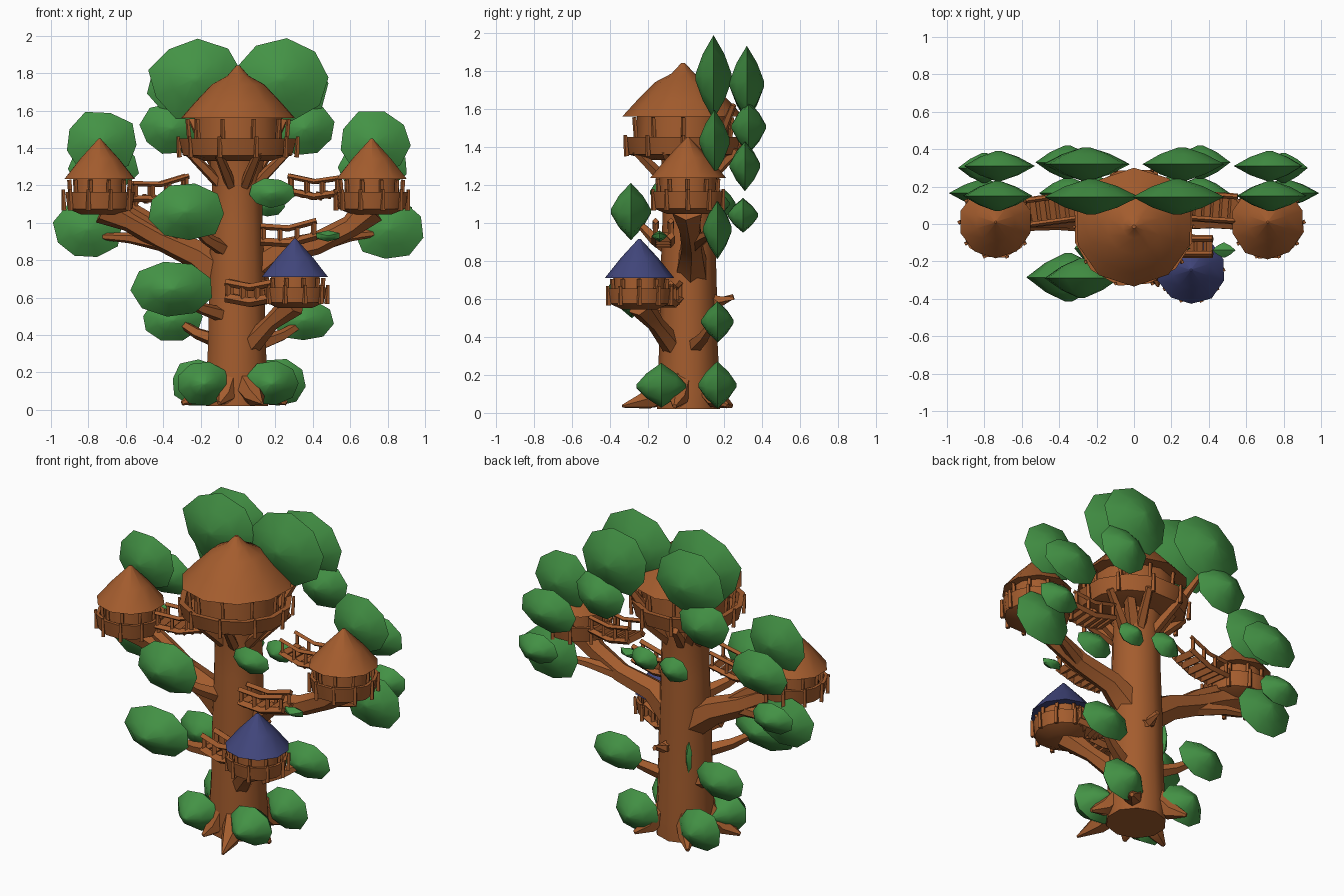
import bpy, bmesh, math, random
from mathutils import Vector

if "Cube" in bpy.data.objects:
    bpy.data.objects.remove(bpy.data.objects["Cube"])

random.seed(4)


def material(name, rgb):
    m = bpy.data.materials.new(name)
    m.diffuse_color = (*rgb, 1)
    m.use_nodes = True
    m.node_tree.nodes["Principled BSDF"].inputs["Base Color"].default_value = m.diffuse_color
    return m


WOOD = material("brown_wood", (0.37, 0.108, 0.027))
LEAF = material("leaf_green", (0.057, 0.29, 0.06))
BLUE = material("blue_roof", (0.053, 0.061, 0.2))


def finish(bm, name, mat, angle=40):
    bmesh.ops.recalc_face_normals(bm, faces=bm.faces)
    me = bpy.data.meshes.new(name)
    bm.to_mesh(me)
    bm.free()
    for p in me.polygons:
        p.use_smooth = True
    me.set_sharp_from_angle(angle=math.radians(angle))
    me.materials.append(mat)
    ob = bpy.data.objects.new(name, me)
    bpy.context.collection.objects.link(ob)
    return ob


def skin(bm, rings):
    """Bridge equal rings of points and cap both ends."""
    vs = [[bm.verts.new(p) for p in r] for r in rings]
    n = len(vs[0])
    for a, b in zip(vs, vs[1:]):
        for i in range(n):
            j = (i + 1) % n
            bm.faces.new((a[i], a[j], b[j], b[i]))
    bm.faces.new(vs[0])
    bm.faces.new(vs[-1])


def lathe(name, centre, profile, mat, sides=10, jitter=0.0, angle=40, wide=1.0):
    """Turn an (r, z) profile around a vertical axis at centre."""
    bm = bmesh.new()
    wob = [1 + random.uniform(-jitter, jitter) for _ in range(sides)]
    rings = []
    for r, z in profile:
        rings.append([(centre[0] + wide * r * wob[i] * math.cos(math.tau * (i + .5) / sides),
                       centre[1] + r * wob[i] * math.sin(math.tau * (i + .5) / sides), z)
                      for i in range(sides)])
    skin(bm, rings)
    return finish(bm, name, mat, angle)


def tube(bm, points, radii, sides=6):
    """Tapered limb through the given points."""
    pts = [Vector(p) for p in points]
    rings = []
    for k, p in enumerate(pts):
        d = (pts[min(k + 1, len(pts) - 1)] - pts[max(k - 1, 0)]).normalized()
        u = d.cross(Vector((0.3, 1, 0.1))).normalized()
        v = d.cross(u)
        rings.append([p + radii[k] * (u * math.cos(math.tau * i / sides) + v * math.sin(math.tau * i / sides))
                      for i in range(sides)])
    skin(bm, rings)


def limb(name, points, radii, sides=6):
    bm = bmesh.new()
    tube(bm, points, radii, sides)
    return finish(bm, name, WOOD, 50)


def leaf(name, c, r, sides=9):
    """Lens-shaped leaf clump: flat in y, rounded outline in x and z."""
    bm = bmesh.new()
    wob = [random.uniform(.92, 1.04) for _ in range(sides)]
    turn = random.random()
    rings = []
    for s, y in ((.08, -1), (.55, -.6), (1, 0), (.55, .6), (.08, 1)):
        rings.append([(c[0] + r[0] * s * wob[i] * math.cos(math.tau * (i + turn) / sides),
                       c[1] + r[1] * y,
                       c[2] + r[2] * s * wob[i] * math.sin(math.tau * (i + turn) / sides))
                      for i in range(sides)])
    skin(bm, rings)
    return finish(bm, name, LEAF, 50)


def house(name, x, y, floor, deck_r, wall_r, roof_r, eave, top, roof_mat, deck_h=.09, blunt=False):
    """Round hut: deck with parapet and posts, walls, pointed roof."""
    c = (x, y)
    lathe(name + "_deck", c, [(deck_r * .55, floor - .03), (deck_r * .93, floor), (deck_r, floor + deck_h),
                              (deck_r * .9, floor + deck_h), (deck_r * .88, floor + .025)], WOOD, 12, .03)
    lathe(name + "_walls", c, [(wall_r, floor), (wall_r * .97, eave + .02)], WOOD, 10)
    if blunt:
        prof = [(wall_r * .8, eave), (roof_r, eave), (roof_r * .77, eave + .08), (roof_r * .46, eave + .18),
                (.06, eave + .225), (.01, top)]
    else:
        prof = [(wall_r * .8, eave), (roof_r, eave), (roof_r * .55, eave + (top - eave) * .5), (.006, top)]
    lathe(name + "_roof", c, prof, roof_mat, 10, .02)
    bm = bmesh.new()
    for i in range(10):
        a = math.tau * i / 10
        ca, sa = math.cos(a), math.sin(a)
        # railing posts, and wall posts under the eave
        tube(bm, [(x + deck_r * .98 * ca, y + deck_r * .98 * sa, floor - .01),
                  (x + deck_r * ca, y + deck_r * sa, floor + deck_h + .012)], [.014, .01], 4)
        tube(bm, [(x + wall_r * 1.02 * ca, y + wall_r * 1.02 * sa, floor + .02),
                  (x + wall_r * 1.08 * ca, y + wall_r * 1.08 * sa, eave - .005)], [.012, .012], 4)
    finish(bm, name + "_posts", WOOD)


def bridge(name, a, b, width=.09, rail=.08, thick=1.0):
    """Plank walkway with sagging rails on both sides."""
    a, b = Vector(a), Vector(b)
    side = (b - a).cross(Vector((0, 0, 1))).normalized() * width / 2
    sag = Vector((0, 0, -.025))
    bm = bmesh.new()
    mid = (a + b) / 2 + sag
    for s in (-1, 1):
        o = side * s
        up = Vector((0, 0, rail))
        tube(bm, [a + o, mid + o, b + o], [.018 * thick] * 3, 4)
        tube(bm, [a + o + up, mid + o + up, b + o + up], [.014 * thick] * 3, 4)
        for t in (.05, .35, .65, .95):
            p = a.lerp(b, t) + o + sag * (1 - abs(2 * t - 1))
            tube(bm, [p, p + up], [.012 * thick] * 2, 4)
    for k in range(6):
        t = (k + .5) / 6
        p = a.lerp(b, t) + sag * (1 - abs(2 * t - 1))
        tube(bm, [p - side, p + side], [.026, .026], 4)
    finish(bm, name, WOOD)


# Trunk
lathe("trunk", (-.005, .015), [(.165, .02), (.165, .12), (.153, .35), (.147, .7), (.137, 1.0), (.132, 1.25),
                               (.15, 1.38)], WOOD, 10, .03, wide=1.07)

# Roots
limb("front_root", [(.03, -.05, .16), (.09, -.2, .07), (.13, -.335, .035)], [.08, .055, .008])
for i, (rx, ry) in enumerate(((-.3, -.1), (.26, -.06), (-.18, .24), (.2, .22), (-.1, -.2))):
    limb(f"root_{i}", [(rx * .3, ry * .3, .2), (rx * .7, ry * .7, .07), (rx, ry, .035)], [.07, .05, .012])

# Houses
house("main_house", 0, -.015, 1.36, .32, .25, .315, 1.56, 1.84, WOOD, .09, True)
house("left_house", -.74, .01, 1.075, .195, .15, .195, 1.235, 1.45, WOOD)
house("right_house", .715, .01, 1.075, .195, .155, .2, 1.235, 1.45, WOOD)
house("blue_house", .305, -.245, .575, .175, .14, .185, .71, .915, BLUE, .08)

# Struts flaring out beneath the main deck
for i in range(8):
    a = math.tau * (i + .5) / 8
    limb(f"deck_strut_{i}", [(.1 * math.cos(a), .1 * math.sin(a), 1.2),
                             (.17 * math.cos(a), .17 * math.sin(a), 1.27),
                             (.29 * math.cos(a), .29 * math.sin(a), 1.38)], [.03, .03, .022], 5)

# Heavy branches carrying the side houses
limb("left_branch", [(-.04, .03, .7), (-.22, .03, .83), (-.42, .03, .92), (-.58, .02, 1.01), (-.72, .01, 1.08)],
     [.1, .08, .065, .06, .09])
limb("left_fork", [(-.4, .03, .89), (-.58, .1, .92), (-.8, .15, .93)], [.045, .03, .012])
limb("left_upper_branch", [(-.25, .02, .84), (-.45, .02, 1.0), (-.62, .02, 1.1)], [.05, .04, .04])
limb("right_branch", [(.04, .03, .72), (.2, .03, .84), (.42, .03, .89), (.6, .02, .98), (.71, .01, 1.08)],
     [.1, .07, .06, .06, .09])
limb("right_fork", [(.4, .03, .88), (.6, .1, .93), (.8, .15, .95)], [.045, .03, .012])

# Smaller branches to the leaf clumps
limb("blue_house_branch", [(.06, -.06, .34), (.18, -.16, .47), (.3, -.24, .57)], [.06, .045, .07])
for i, (a, b) in enumerate((((-.08, .03, .36), (-.36, .16, .5)), ((.08, .03, .34), (.4, .16, .5)),
                            ((-.06, -.06, .85), (-.28, -.27, 1.02)), ((-.06, -.06, .5), (-.34, -.27, .63)),
                            ((.05, .06, 1.2), (.28, .25, 1.62)), ((-.05, .06, 1.2), (-.28, .25, 1.62)),
                            ((.02, .1, .6), (.04, .25, .61)))):
    m = Vector(a).lerp(Vector(b), .5) - Vector((0, 0, .02))
    limb(f"small_branch_{i}", [a, m, b], [.045, .032, .016], 5)

# Walkways
bridge("left_bridge", (-.27, .1, 1.17), (-.57, .06, 1.13), .13)
bridge("right_bridge", (.27, .1, 1.17), (.55, .08, 1.16), .13)
bridge("right_walkway", (.12, -.12, .9), (.42, -.12, .93), .08, thick=1.2)
bridge("trunk_balcony", (-.06, -.2, .6), (.2, -.24, .6), .1, thick=1.4)
bridge("trunk_balcony_side", (.14, -.08, .6), (.32, -.13, .6), .1, thick=1.2)

# Moss on the walkway and trunk
leaf("walkway_moss", (.48, -.14, .93), (.07, .04, .03), 6)
leaf("trunk_moss_back", (-.11, .13, .55), (.022, .022, .1), 6)

# Leaf clumps mirrored on both sides
MIRRORED = {
    "crown_front": ((.23, .145, 1.765), (.25, .095, .22)),
    "crown_back": ((.255, .32, 1.73), (.23, .09, .2)),
    "crown_low_back": ((.355, .33, 1.505), (.17, .09, .145)),
    "side_upper": ((.73, .15, 1.43), (.2, .08, .175)),
    "side_back": ((.725, .31, 1.3), (.195, .08, .135)),
    "side_lower": ((.805, .165, .965), (.19, .075, .165)),
    "side_lower_back": ((.8, .3, 1.04), (.14, .08, .095)),
    "low": ((.35, .165, .48), (.165, .085, .115)),
    "base_front": ((.18, -.13, .14), (.15, .13, .12)),
    "base_back": ((.21, .165, .145), (.15, .1, .13)),
}
for key, (c, r) in MIRRORED.items():
    for side, s in (("right", 1), ("left", -1)):
        leaf(f"{key}_leaves_{side}", (c[0] * s, c[1], c[2]), r)

# Single leaf clumps
leaf("front_upper_leaves", (-.28, -.29, 1.06), (.215, .105, .165))
leaf("front_middle_leaves", (-.35, -.285, .645), (.22, .13, .15))
leaf("front_small_leaves", (.18, -.13, 1.16), (.13, .06, .08))
leaf("back_small_leaves", (-.06, .2, 1.1), (.1, .06, .08))
leaf("back_right_small_leaves", (.16, .17, 1.1), (.09, .06, .07))
